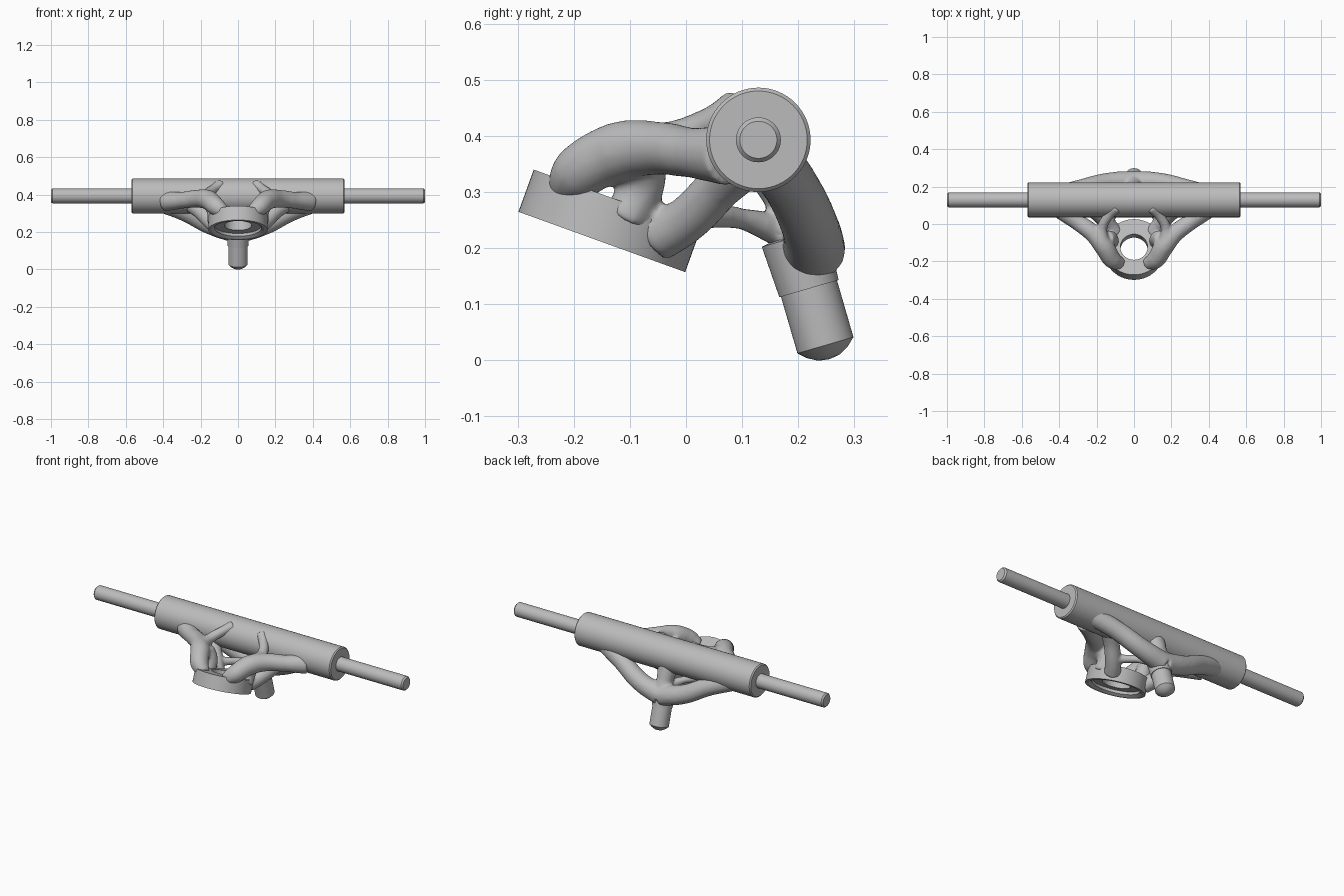
import bpy, bmesh, math
from mathutils import Vector

cube = bpy.data.objects.get("Cube")
if cube:
    bpy.data.objects.remove(cube, do_unlink=True)

metal = bpy.data.materials.new("grey metal")
metal.use_nodes = True
grey = (0.5, 0.5, 0.5, 1)
metal.diffuse_color = grey
metal.node_tree.nodes["Principled BSDF"].inputs["Base Color"].default_value = grey


def select(objs):
    bpy.ops.object.select_all(action='DESELECT')
    for o in objs:
        o.select_set(True)
    bpy.context.view_layer.objects.active = objs[0]


def lathe(name, profile, origin, axis, closed=False):
    """Spin (radius, height) points round an axis through origin."""
    bm = bmesh.new()
    vs = [bm.verts.new((r, 0, h)) for r, h in profile]
    pairs = list(zip(vs, vs[1:])) + ([(vs[-1], vs[0])] if closed else [])
    edges = [bm.edges.new(p) for p in pairs]
    bmesh.ops.spin(bm, geom=vs + edges, cent=(0, 0, 0), axis=(0, 0, 1),
                   angle=math.tau, steps=64)
    bmesh.ops.remove_doubles(bm, verts=bm.verts, dist=0.0001)
    bmesh.ops.recalc_face_normals(bm, faces=bm.faces)
    me = bpy.data.meshes.new(name)
    bm.to_mesh(me)
    bm.free()
    ob = bpy.data.objects.new(name, me)
    bpy.context.collection.objects.link(ob)
    ob.location = origin
    ob.rotation_mode = 'QUATERNION'
    ob.rotation_quaternion = Vector(axis).to_track_quat('Z', 'Y')
    me.materials.append(metal)
    select([ob])
    bpy.ops.object.shade_smooth_by_angle(angle=math.radians(25))
    return ob


def strut(points, side=1):
    """Tapered tube through (x, y, z, radius) points."""
    cu = bpy.data.curves.new("strut", 'CURVE')
    cu.dimensions = '3D'
    cu.bevel_depth = 1
    cu.bevel_resolution = 5
    cu.use_fill_caps = True
    sp = cu.splines.new('BEZIER')
    sp.bezier_points.add(len(points) - 1)
    for bp, (x, y, z, r) in zip(sp.bezier_points, points):
        bp.co = (x * side, y, z)
        bp.radius = r
        bp.handle_left_type = bp.handle_right_type = 'AUTO'
    ob = bpy.data.objects.new("strut", cu)
    bpy.context.collection.objects.link(ob)
    return ob


# Axle and its housing
AXLE = (0, 0.129, 0.393)
lathe("axle", [(0, -1), (0.033, -1), (0.04, -0.992), (0.04, 0.992), (0.033, 1), (0, 1)],
      AXLE, (1, 0, 0))
lathe("axle_housing", [(0, -0.57), (0.087, -0.57), (0.093, -0.564), (0.093, 0.564),
                       (0.087, 0.57), (0, 0.57)], AXLE, (1, 0, 0))

# Tilted bushing seat with a recess underneath
lathe("bushing_ring", [(0.14, 0), (0.158, 0), (0.158, 0.08), (0.073, 0.08),
                       (0.073, 0.025), (0.125, 0.025), (0.125, 0.01)],
      (0, -0.15, 0.211), (0, 0.34, 0.94), closed=True)

# Pivot pin with domed tip and flared collar
lathe("pivot_pin", [(0, -0.026), (0.02, -0.023), (0.038, -0.013), (0.052, 0),
                    (0.052, 0.105), (0.055, 0.105), (0.06, 0.2), (0, 0.21)],
      (0, 0.2485, 0.027), (0, -0.279, 0.96))

# Organic frame: struts on both sides fused into one skin
upper_arm = [(0.07, -0.215, 0.30, 0.035), (0.115, -0.19, 0.335, 0.05), (0.16, -0.12, 0.372, 0.054),
             (0.22, -0.05, 0.378, 0.048), (0.30, 0.01, 0.37, 0.045), (0.39, 0.08, 0.365, 0.055)]
arch = [(0.17, -0.1, 0.385, 0.04), (0.17, -0.02, 0.40, 0.028), (0.13, 0.05, 0.43, 0.026),
        (0.09, 0.09, 0.455, 0.03)]
web = [(0.125, -0.11, 0.25, 0.04), (0.125, -0.08, 0.31, 0.042), (0.15, -0.08, 0.37, 0.045)]
lower_arm = [(0.1, -0.05, 0.22, 0.045), (0.14, 0.0, 0.25, 0.042), (0.2, 0.06, 0.31, 0.042),
             (0.26, 0.11, 0.36, 0.05)]
rear_arm = [(0, 0.228, 0.195, 0.058), (0.14, 0.222, 0.235, 0.052), (0.28, 0.19, 0.305, 0.05),
            (0.42, 0.15, 0.36, 0.052)]
link = [(0, 0.17, 0.23, 0.03), (0.06, 0.1, 0.252, 0.02), (0.14, 0.02, 0.26, 0.025)]
post = [(0, 0.227, 0.175, 0.058), (0, 0.195, 0.27, 0.045), (0, 0.15, 0.37, 0.06)]

parts = [strut(p, s) for s in (1, -1)
         for p in (upper_arm, arch, web, lower_arm, rear_arm, link)]
parts.append(strut(post))
select(parts)
bpy.ops.object.convert(target='MESH')
bpy.ops.object.join()
frame = bpy.context.object
frame.name = frame.data.name = "strut_frame"
remesh = frame.modifiers.new("fuse", 'REMESH')
remesh.mode = 'VOXEL'
remesh.voxel_size = 0.007
remesh.use_smooth_shade = True
smooth = frame.modifiers.new("blend", 'SMOOTH')
smooth.factor = 0.5
smooth.iterations = 10
frame.data.materials.clear()
frame.data.materials.append(metal)
